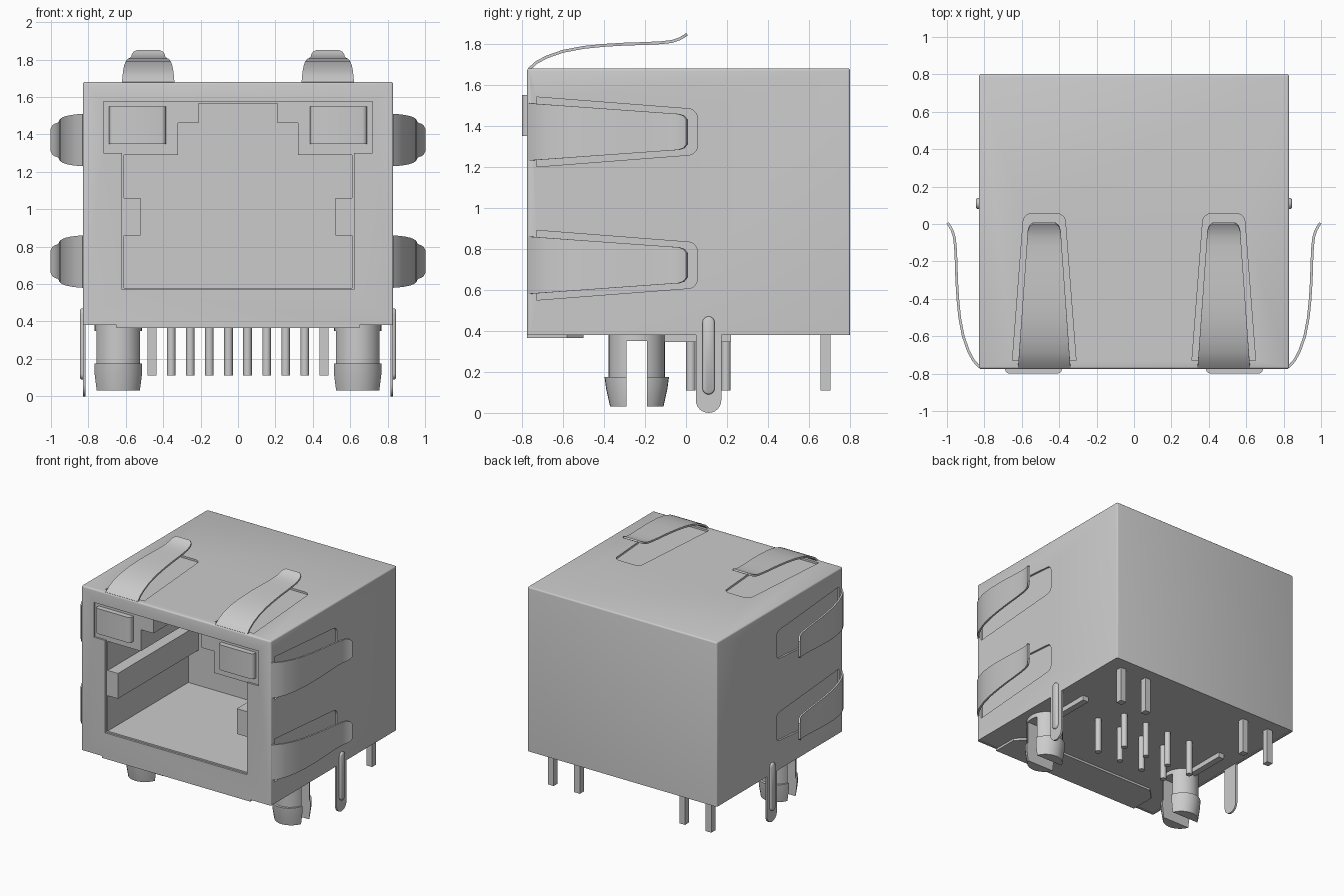
import bpy, bmesh, math

if "Cube" in bpy.data.objects:
    bpy.data.objects.remove(bpy.data.objects["Cube"])

W, Y0, Y1, Z0, Z1, T = 0.83, -0.775, 0.80, 0.38, 1.68, 0.015


def finish(name, bm, smooth=None):
    bmesh.ops.recalc_face_normals(bm, faces=bm.faces[:])
    me = bpy.data.meshes.new(name)
    bm.to_mesh(me)
    bm.free()
    ob = bpy.data.objects.new(name, me)
    bpy.context.collection.objects.link(ob)
    if smooth:
        select(ob)
        bpy.ops.object.shade_smooth_by_angle(angle=math.radians(smooth))
    return ob


def select(ob):
    bpy.ops.object.select_all(action='DESELECT')
    ob.select_set(True)
    bpy.context.view_layer.objects.active = ob


def loft(name, rings, smooth=None):
    """Closed skin through equal-length rings of points, capped at both ends."""
    bm = bmesh.new()
    vs = [[bm.verts.new(p) for p in r] for r in rings]
    n = len(vs[0])
    for a, b in zip(vs, vs[1:]):
        for i in range(n):
            bm.faces.new((a[i], a[(i + 1) % n], b[(i + 1) % n], b[i]))
    bm.faces.new(vs[0])
    bm.faces.new(vs[-1])
    return finish(name, bm, smooth)


def box(name, x0, x1, y0, y1, z0, z1, bevel=0, pick=None, seg=3):
    bm = bmesh.new()
    bmesh.ops.create_cube(bm, size=1)
    for v in bm.verts:
        v.co = ((x0 + x1) / 2 + v.co.x * (x1 - x0), (y0 + y1) / 2 + v.co.y * (y1 - y0),
                (z0 + z1) / 2 + v.co.z * (z1 - z0))
    if bevel:
        bmesh.ops.bevel(bm, geom=[e for e in bm.edges if pick(e)], offset=bevel,
                        segments=seg, profile=0.5, affect='EDGES')
    return finish(name, bm, 40 if bevel else None)


def cut(ob, cutter):
    m = ob.modifiers.new("cut", 'BOOLEAN')
    m.operation, m.solver, m.object = 'DIFFERENCE', 'EXACT', cutter
    select(ob)
    bpy.ops.object.modifier_apply(modifier=m.name)
    bpy.data.objects.remove(cutter)


def front_prism(name, half, y0, y1):
    """Mirrored x-z outline pushed along y."""
    pts = half + [(-x, z) for x, z in reversed(half)]
    return loft(name, [[(x, y, z) for x, z in pts] for y in (y0, y1)])


# Sides carrying springs: u runs along y, v across the face, h outward
def top_face(c):
    return lambda u, v, h: (c + v, u, Z1 + h)


def side_face(s, c):
    return lambda u, v, h: (s * (W + h), u, c + v)


spring_places = [("top", top_face(-0.48)), ("top", top_face(0.48))]
spring_places += [("side", side_face(s, c)) for s in (-1, 1) for c in (0.72, 1.37)]

# Sheet metal shield, open underneath
shield = box("shield", -W, W, Y0, Y1, Z0, Z1, 0.012,
             lambda e: any(v.co.z > 1 for v in e.verts))
cut(shield, box("hollow", -W + T, W - T, Y0 + T, Y1 - T, 0.2, Z1 - T))
cut(shield, front_prism("opening", [(0.62, 0.57), (0.62, 1.30), (0.72, 1.30), (0.72, 1.575)],
                        -0.9, -0.7))

# Tapered slots around the springs, rounded at the far end
half = [(-0.73, 0.17)]
for i in range(6):
    a = i / 5 * math.pi / 2
    half.append((0.01 + 0.045 * math.sin(a), 0.068 + 0.045 * math.cos(a)))
slot = half + [(u, -v) for u, v in reversed(half)]
for _, face in spring_places:
    cut(shield, loft("slot", [[face(u, v, h) for u, v in slot] for h in (-0.0155, 0.05)]))
select(shield)
bpy.ops.object.shade_smooth_by_angle(angle=math.radians(30))

# Plastic housing with the socket, its side rails and stepped roof
G = T + 0.002
housing = box("housing", -W + G, W - G, Y0 + G, Y1 - G, Z0 + 0.003, Z1 - G)
cut(housing, front_prism("socket", [
    (0.61, 0.58), (0.61, 0.86), (0.52, 0.86), (0.52, 1.06), (0.61, 1.06), (0.61, 1.29),
    (0.32, 1.29), (0.32, 1.46), (0.21, 1.46), (0.21, 1.565)], -0.9, 0.25))

# Curved contact springs
curve = [(-0.765, -0.004), (-0.73, 0.028), (-0.68, 0.055), (-0.6, 0.083), (-0.5, 0.102),
         (-0.4, 0.112), (-0.3, 0.118), (-0.2, 0.121), (-0.12, 0.125), (-0.07, 0.131),
         (-0.035, 0.142), (-0.01, 0.156), (0.005, 0.166)]
for kind, face in spring_places:
    rings = []
    for i, (u, h) in enumerate(curve):
        (ua, ha), (ub, hb) = curve[max(i - 1, 0)], curve[min(i + 1, len(curve) - 1)]
        d = math.hypot(ub - ua, hb - ha)
        nu, nh = -(hb - ha) / d * 0.007, (ub - ua) / d * 0.007
        w = 0.14 - 0.055 * (u + 0.765) / 0.77
        w -= {len(curve) - 1: 0.025, len(curve) - 2: 0.007}.get(i, 0)
        rings.append([face(u + nu, -w, h + nh), face(u + nu, w, h + nh),
                      face(u - nu, w, h - nh), face(u - nu, -w, h - nh)])
    loft(kind + "_spring", rings, 35)

# Folded flap under the front edge
flap = [(-0.65, Y0), (0.65, Y0), (0.65, -0.58), (0.57, -0.5), (-0.57, -0.5), (-0.65, -0.58)]
loft("bottom_flap", [[(x, y, z) for x, y in flap] for z in (Z0 - T, Z0 + 0.002)])


def capsule(yc, r, za, zb, round_top):
    pts = [(yc + r * math.cos(a), za + r - r * math.sin(a))
           for a in [math.pi * i / 12 for i in range(13)]]
    if round_top:
        return pts + [(yc - r * math.cos(a), zb - r + r * math.sin(a))
                      for a in [math.pi * i / 12 for i in range(13)]]
    return pts + [(yc - r, zb), (yc + r, zb)]


for s in (-1, 1):
    # Ground tab with a pressed rib
    tab = capsule(0.11, 0.062, 0.0, Z0, False)
    loft("ground_tab", [[(s * x, y, z) for y, z in tab] for x in (W - T, W)], 30)
    rib = capsule(0.11, 0.03, 0.09, 0.47, True)
    inner = capsule(0.11, 0.022, 0.098, 0.462, True)
    loft("tab_rib", [[(s * x, y, z) for y, z in r]
                     for x, r in ((W - 0.005, rib), (W + 0.008, rib), (W + 0.015, inner))], 50)

    # Split, barbed locating post
    rings = [[(s * 0.64 + rx * math.cos(a), -0.24 + ry * math.sin(a), z)
              for a in [math.tau * i / 32 for i in range(32)]]
             for z, rx, ry in ((0.39, 0.126, 0.137), (0.175, 0.126, 0.137), (0.175, 0.135, 0.157),
                               (0.12, 0.135, 0.15), (0.03, 0.125, 0.13))]
    post = loft("locating_post", rings)
    cut(post, box("split", s * 0.64 - 0.3, s * 0.64 + 0.3, -0.29, -0.19, -0.1, 0.35))
    select(post)
    bpy.ops.object.shade_smooth_by_angle(angle=math.radians(30))

    # Standoff ridge behind the post
    box("standoff_ridge", s * 0.64 - 0.025, s * 0.64 + 0.025, -0.12, 0.22, 0.345, Z0 + 0.01)

    # Indicator light and its two pins
    xa, xb = sorted((s * 0.385, s * 0.69))
    box("indicator_light", xa, xb, -0.80, -0.74, 1.35, 1.55, 0.025,
        lambda e: abs(e.verts[0].co.z - e.verts[1].co.z) > 0.1
        and e.verts[0].co.y < -0.78)
    for x in (0.46, 0.69):
        box("indicator_pin", s * x - 0.025, s * x + 0.025, 0.655, 0.705, 0.11, Z0 + 0.01)

# Two staggered rows of signal pins
for i in range(8):
    x, y = 0.357 - 0.102 * i, (0.024, 0.195)[i % 2]
    loft("signal_pin", [[(x + 0.023 * math.cos(a), y + 0.023 * math.sin(a), z)
                         for a in [math.tau * k / 12 for k in range(12)]]
                        for z in (0.11, Z0 + 0.01)], 40)
